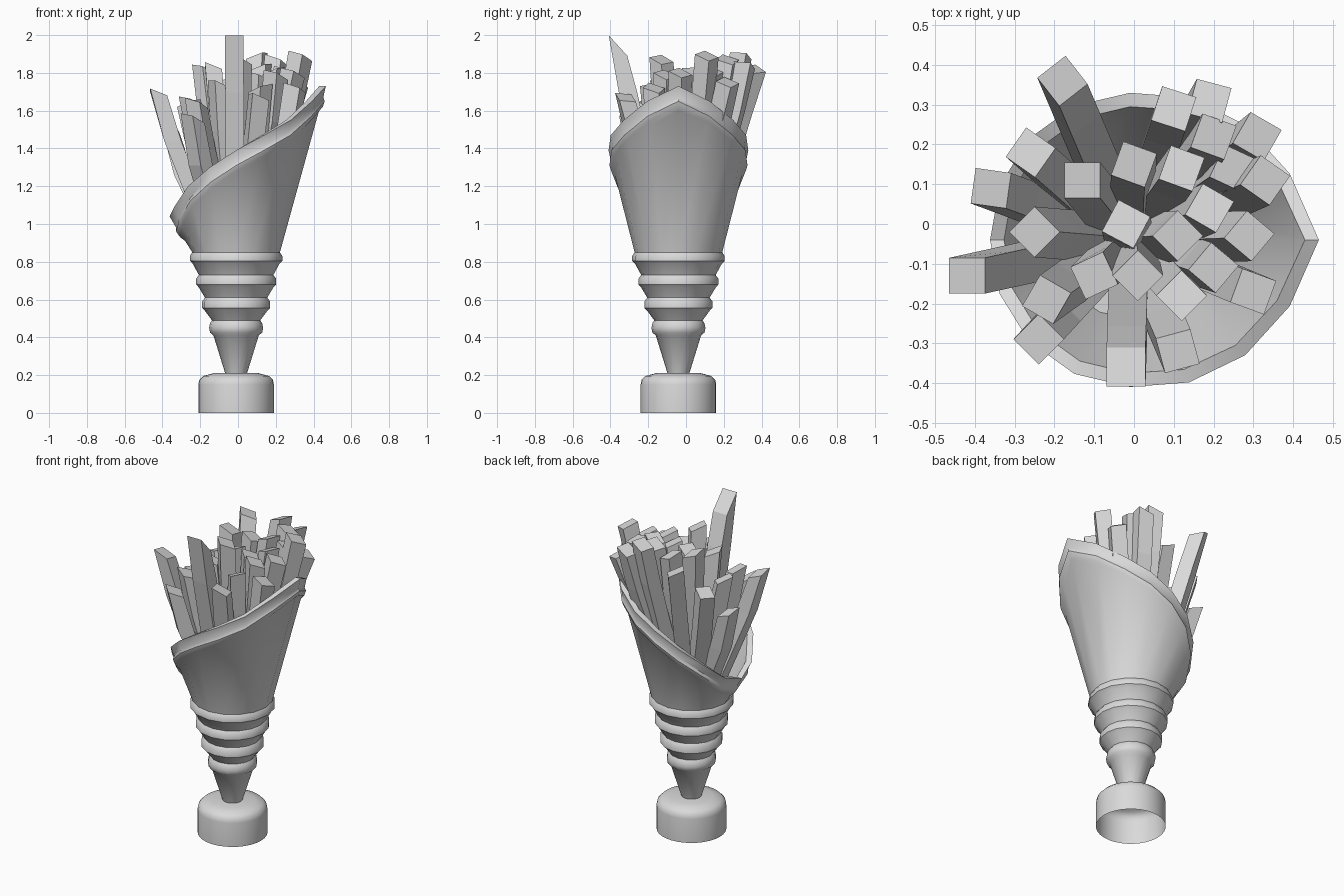
import bpy
import bmesh
from math import cos, sin, pi, radians
from mathutils import Matrix, Vector

cube = bpy.data.objects.get("Cube")
if cube:
    bpy.data.objects.remove(cube)

CENTER = Vector((-0.01, -0.04, 0))

grey = bpy.data.materials.new("plain grey")
grey.use_nodes = True
grey.diffuse_color = (0.7, 0.7, 0.7, 1)
grey.node_tree.nodes["Principled BSDF"].inputs["Base Color"].default_value = (0.7, 0.7, 0.7, 1)


def finish(bm, name, smooth=False):
    bmesh.ops.recalc_face_normals(bm, faces=bm.faces)
    mesh = bpy.data.meshes.new(name)
    bm.to_mesh(mesh)
    bm.free()
    mesh.materials.append(grey)
    obj = bpy.data.objects.new(name, mesh)
    bpy.context.collection.objects.link(obj)
    if smooth:
        bpy.ops.object.select_all(action="DESELECT")
        obj.select_set(True)
        bpy.context.view_layer.objects.active = obj
        bpy.ops.object.shade_smooth_by_angle(angle=radians(40))
    return obj


def loft(bm, loops, closed=True):
    """Bridge equal-length vertex loops into a tube."""
    rings = [[bm.verts.new(p) for p in loop] for loop in loops]
    for low, high in zip(rings, rings[1:]):
        for i in range(len(low)):
            j = (i + 1) % len(low)
            bm.faces.new((low[i], low[j], high[j], high[i]))
    return rings


def polar(radius, angle, z):
    return CENTER + Vector((radius * cos(angle), radius * sin(angle), z))


# Round hollow foot, open underneath
bm = bmesh.new()
foot = [(0.2, 0), (0.2, 0.15), (0.195, 0.175), (0.175, 0.195), (0.12, 0.21)]
sides = 32
rings = loft(bm, [[polar(r, 2 * pi * i / sides, z) for i in range(sides)] for r, z in foot])
bm.faces.new(rings[-1])
finish(bm, "foot", smooth=True)

# Paper cone: ribbed neck, then a wall up to a slanted, pointed rim
neck = [(0.055, 0.2), (0.12, 0.41), (0.138, 0.425), (0.143, 0.45), (0.138, 0.475),
        (0.128, 0.49), (0.165, 0.54), (0.18, 0.555), (0.18, 0.59), (0.165, 0.61),
        (0.198, 0.665), (0.212, 0.68), (0.212, 0.71), (0.197, 0.73),
        (0.23, 0.79), (0.245, 0.805), (0.245, 0.83), (0.232, 0.85)]
# Rim radius and height from the point round to the low side
rim = [(0.475, 1.73), (0.435, 1.65), (0.41, 1.55), (0.388, 1.47), (0.37, 1.39),
       (0.365, 1.3), (0.36, 1.2), (0.355, 1.09), (0.352, 1.04)]
# Rim trim: drop below the edge, outward offset
trim = [(0.13, 0), (0.11, 0.014), (0.08, 0.016), (0.06, 0.003), (0, 0), (0, -0.035)]


def cone_column(index):
    angle = index * pi / 8
    radius, top = rim[min(index, 16 - index)]
    column = [polar(r, angle, z) for r, z in neck]
    base_r, base_z = neck[-1]
    for drop, out in trim:
        share = (top - drop - base_z) / (top - base_z)
        column.append(polar(base_r + (radius - base_r) * share + out, angle, top - drop))
    column.append(polar(base_r - 0.035, angle, base_z))
    return column


bm = bmesh.new()
columns = [cone_column(i) for i in range(16)]
rings = loft(bm, list(zip(*columns)))
bm.faces.new(rings[0])
bm.faces.new(rings[-1])
finish(bm, "paper_cone", smooth=True)


def fry(x, y, top, yaw, tilt, bend=0, half=0.045):
    """Square stick fanning outward from the cone, with a slanted cut end."""
    tip = Vector((x, y, top))
    spread = tip - CENTER
    turn = Matrix.Rotation(radians(yaw), 3, "Z")
    corners = [turn @ Vector((half * a, half * b, 0))
               for a, b in ((-1, -1), (1, -1), (1, 1), (-1, 1))]
    knee_z = top - 0.25
    knee = 1 - 0.7 * 0.25 / (top - 0.9) + bend
    loops = []
    for share, z in ((0.3, 0.9), (knee, knee_z), (1, top)):
        mid = CENTER + spread * share
        mid.z = z
        loops.append([mid + c for c in corners])
    for point, c in zip(loops[-1], corners):
        point.z += c.x * tilt[0] + c.y * tilt[1]
    bm = bmesh.new()
    rings = loft(bm, loops)
    bm.faces.new(rings[0])
    bm.faces.new(rings[-1])
    finish(bm, "fry")


# Sticks whose cut end faces the left: x, y, top (hundredths), yaw
for i, (x, y, z, yaw) in enumerate([
        (-18, 36, 182, 38), (-42, -13, 169, 0), (-36, 9, 151, -8), (-25, -2, 165, 45),
        (-22, -19, 164, -30), (-24, -29, 156, 45), (-13, 11, 183, 0), (0, 15, 180, -20),
        (11, -3, 178, 45), (1, -13, 187, 45), (-10, -13, 174, 25), (20, -11, 179, -40),
        (29, -3, 180, -40), (20, 22, 187, -20), (25, 14, 181, -25), (31, 22, 175, -30),
        (33, 11, 189, -35), (30, -17, 172, -20), (11, -32, 167, 15)]):
    fry(x / 100, y / 100, z / 100, yaw, (-0.4, -0.2), (i % 3) * 0.04)

# Sticks whose cut end faces the right
for x, y, z, yaw in [(-2, 0, 178, -28), (19, 4, 181, -30), (12, 14, 183, -20),
                     (10, 29, 189, -18), (19, 31, 184, -15), (12, -18, 172, 45),
                     (-26, 18, 164, -35)]:
    fry(x / 100, y / 100, z / 100, yaw, (0.35, -0.15), 0.03)

# Tallest stick at the front with a sharp cut
fry(-0.02, -0.36, 1.945, 0, (0, -1.1), half=0.049)
